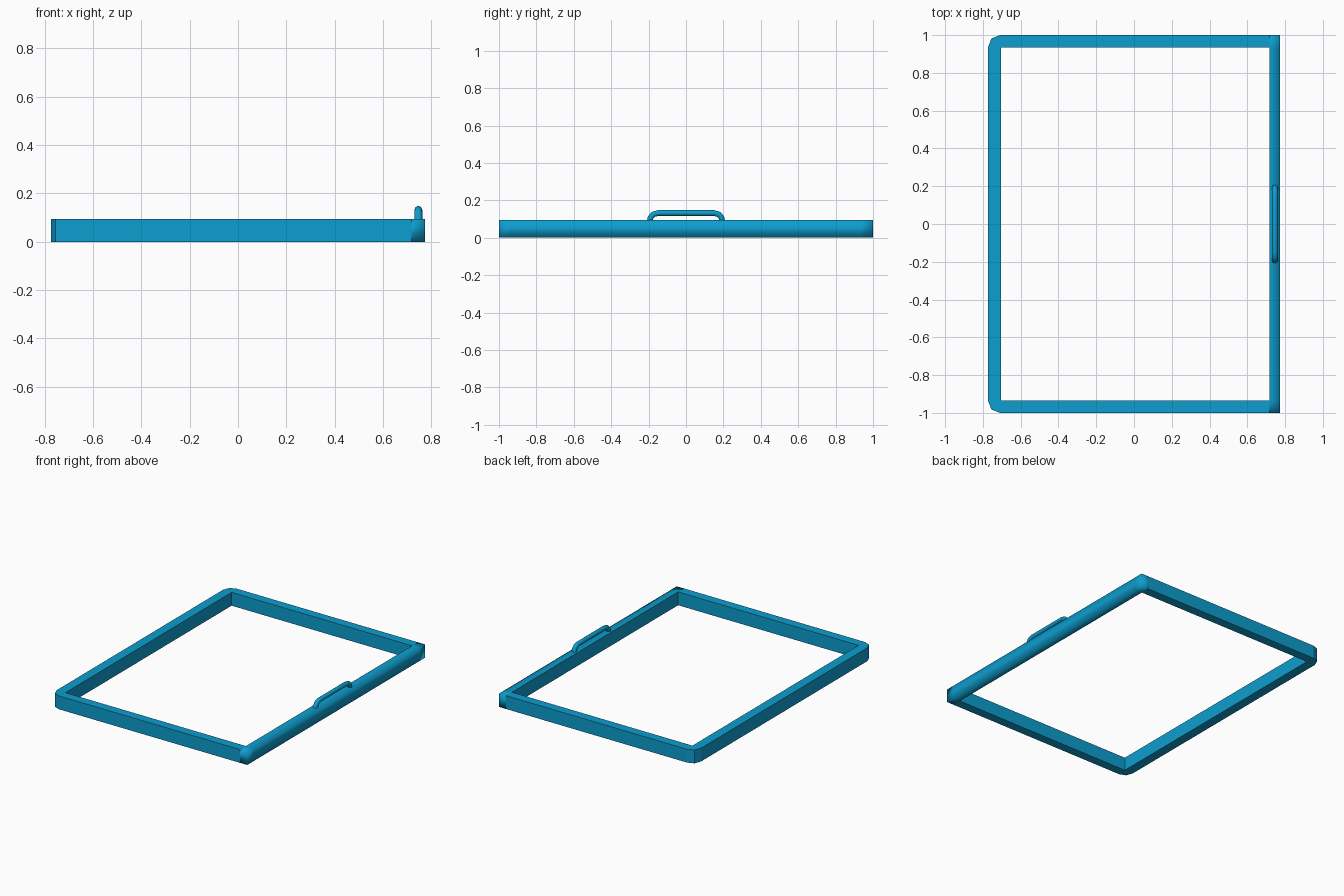
import bpy
import bmesh

cube = bpy.data.objects.get("Cube")
if cube:
    bpy.data.objects.remove(cube, do_unlink=True)

blue = bpy.data.materials.new("bright blue")
colour = (0.004, 0.34, 0.62, 1)
blue.diffuse_color = colour
blue.use_nodes = True
bsdf = next(n for n in blue.node_tree.nodes if n.type == "BSDF_PRINCIPLED")
bsdf.inputs["Base Color"].default_value = colour
bsdf.inputs["Roughness"].default_value = 0.6

HEIGHT = 0.095


def add_object(name, bm):
    bmesh.ops.recalc_face_normals(bm, faces=bm.faces)
    mesh = bpy.data.meshes.new(name)
    bm.to_mesh(mesh)
    bm.free()
    mesh.materials.append(blue)
    obj = bpy.data.objects.new(name, mesh)
    bpy.context.collection.objects.link(obj)
    return obj


# Rectangular frame: matching outer and inner outlines, mirrored in y
half = [((0.773, 0.935), (0.717, 0.935)),
        ((0.773, 1.0), (0.717, 0.935)),
        ((0.717, 1.0), (0.717, 0.935)),
        ((-0.71, 1.0), (-0.705, 0.935)),
        ((-0.755, 0.982), (-0.705, 0.935)),
        ((-0.773, 0.935), (-0.705, 0.935))]
ring = half + [tuple((x, -y) for x, y in pair) for pair in reversed(half)]

bm = bmesh.new()
loops = []
for side, z in ((0, 0), (0, HEIGHT), (1, HEIGHT), (1, 0)):
    loops.append([bm.verts.new((*pair[side], z)) for pair in ring])
for k in range(4):
    a, b = loops[k], loops[(k + 1) % 4]
    for i in range(len(ring)):
        j = (i + 1) % len(ring)
        bm.faces.new((a[i], a[j], b[j], b[i]))
bmesh.ops.remove_doubles(bm, verts=bm.verts, dist=0.0001)
bmesh.ops.dissolve_degenerate(bm, edges=bm.edges, dist=0.0001)
# The handle bar has soft shading, the other three rails are flat
for f in bm.faces:
    f.smooth = f.calc_center_median().x > 0.72
add_object("frame", bm)

# Handle: a rounded tube bent over the bar
path = [(0.195, 0.08), (0.19, 0.108), (0.175, 0.125), (0.15, 0.132)]
points = path + [(-y, z) for y, z in reversed(path)]
curve = bpy.data.curves.new("handle", "CURVE")
curve.dimensions = "3D"
curve.bevel_depth = 0.016
curve.bevel_resolution = 3
curve.use_fill_caps = True
spline = curve.splines.new("POLY")
spline.points.add(len(points) - 1)
for p, (y, z) in zip(spline.points, points):
    p.co = (0.746, y, z, 1)
    spline.use_smooth = True
curve.materials.append(blue)
handle = bpy.data.objects.new("handle", curve)
bpy.context.collection.objects.link(handle)
